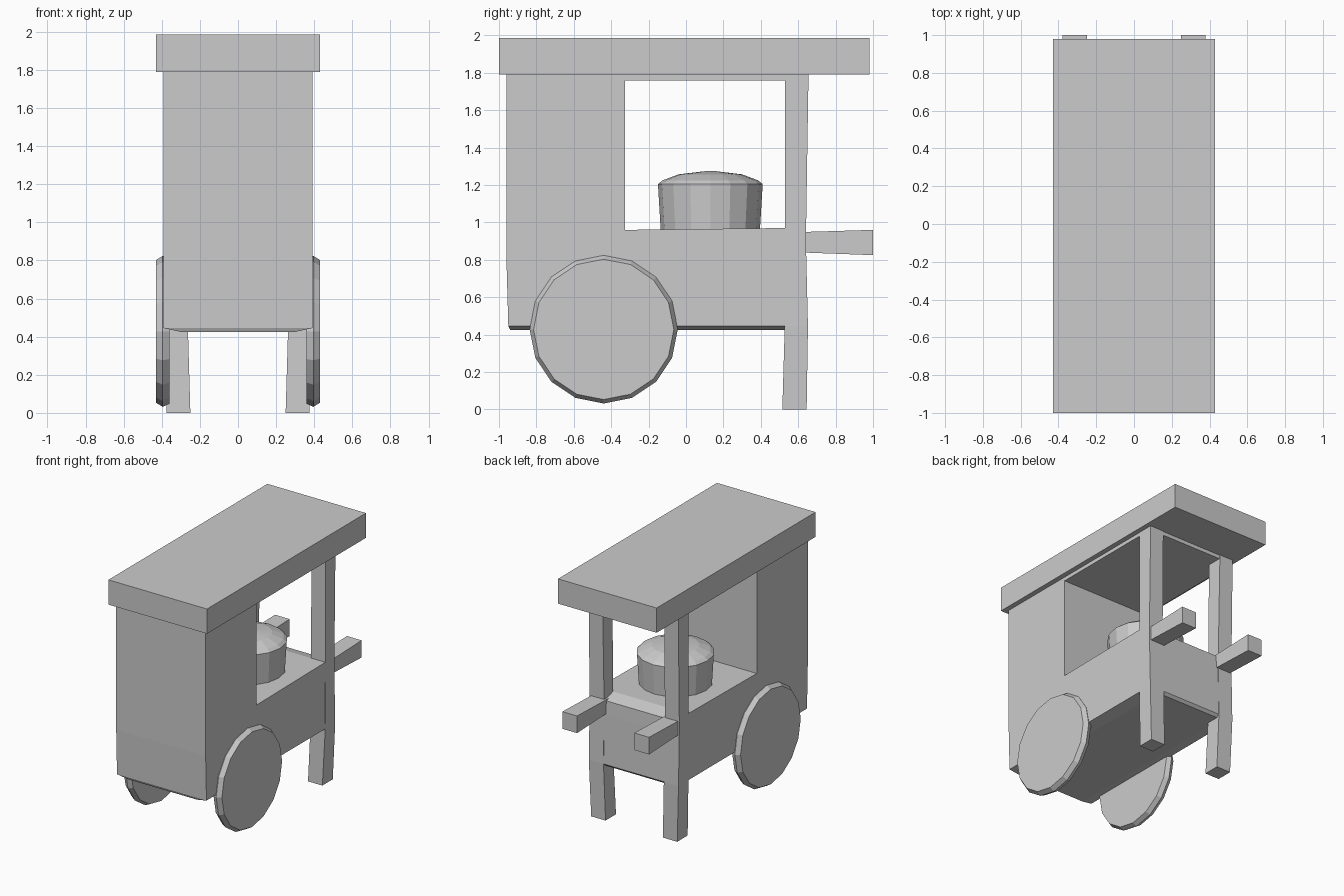
import bpy, bmesh, math

if "Cube" in bpy.data.objects:
    bpy.data.objects.remove(bpy.data.objects["Cube"])


def finish(name, bm):
    bmesh.ops.recalc_face_normals(bm, faces=bm.faces[:])
    mesh = bpy.data.meshes.new(name)
    bm.to_mesh(mesh)
    bm.free()
    ob = bpy.data.objects.new(name, mesh)
    bpy.context.collection.objects.link(ob)
    return ob


def loft(name, rings):
    """Closed solid through rings with equal vertex counts."""
    bm = bmesh.new()
    loops = [[bm.verts.new(p) for p in ring] for ring in rings]
    for a, b in zip(loops, loops[1:]):
        for i in range(len(a)):
            j = (i + 1) % len(a)
            bm.faces.new((a[i], a[j], b[j], b[i]))
    bm.faces.new(loops[0])
    bm.faces.new(loops[-1])
    return finish(name, bm)


def extrude_x(name, profile, x0, x1):
    return loft(name, [[(x, y, z) for y, z in profile] for x in (x0, x1)])


def rect_z(x, y0, y1, z):
    return [(-x, y0, z), (x, y0, z), (x, y1, z), (-x, y1, z)]


def rect_x(x0, x1, y0, y1, z):
    return [(x0, y0, z), (x1, y0, z), (x1, y1, z), (x0, y1, z)]


def mirror(ob):
    ob.modifiers.new("mirror", 'MIRROR').use_axis = (True, False, False)


# Roof slab
loft("roof", [rect_z(0.43, -1.0, 0.98, 1.79), rect_z(0.43, -1.0, 0.98, 1.985)])

# Cabinet, counter and ceiling as one side profile
extrude_x("cart_body", [
    (-0.95, 0.445), (-0.96, 0.8), (-0.96, 1.79), (0.65, 1.79), (0.65, 1.76),
    (-0.325, 1.76), (-0.325, 0.96), (0.53, 0.97), (0.635, 0.94),
    (0.64, 0.83), (0.65, 0.445)], -0.39, 0.39)

# Bevelled underside
loft("underside", [rect_z(0.30, -0.94, 0.63, 0.425),
                   rect_z(0.39, -0.95, 0.65, 0.445)])

# Back posts running down into tapered legs
mirror(loft("post_and_leg", [
    rect_x(0.25, 0.375, 0.515, 0.645, 0.0),
    rect_x(0.263, 0.391, 0.528, 0.652, 0.445),
    rect_x(0.265, 0.391, 0.53, 0.641, 0.9),
    rect_x(0.27, 0.391, 0.53, 0.655, 1.79)]))

# Push handles
mirror(extrude_x("handle", [(0.60, 0.84), (1.0, 0.825), (1.0, 0.96), (0.60, 0.948)],
                 0.25, 0.378))

# Sixteen-sided wheels with bevelled rims
SIDES = 16
mirror(loft("wheel", [
    [(x, -0.44 + r * math.sin(2 * math.pi * i / SIDES),
      0.428 + r * math.cos(2 * math.pi * i / SIDES)) for i in range(SIDES)]
    for x, r in ((0.36, 0.38), (0.395, 0.396), (0.43, 0.375))]))

# Cooking pot with a domed lid
loft("pot", [
    [(r * math.sin(2 * math.pi * i / SIDES),
      0.13 + r * math.cos(2 * math.pi * i / SIDES), z) for i in range(SIDES)]
    for r, z in ((0.265, 0.955), (0.28, 1.205), (0.255, 1.225),
                 (0.17, 1.257), (0.02, 1.275))])
